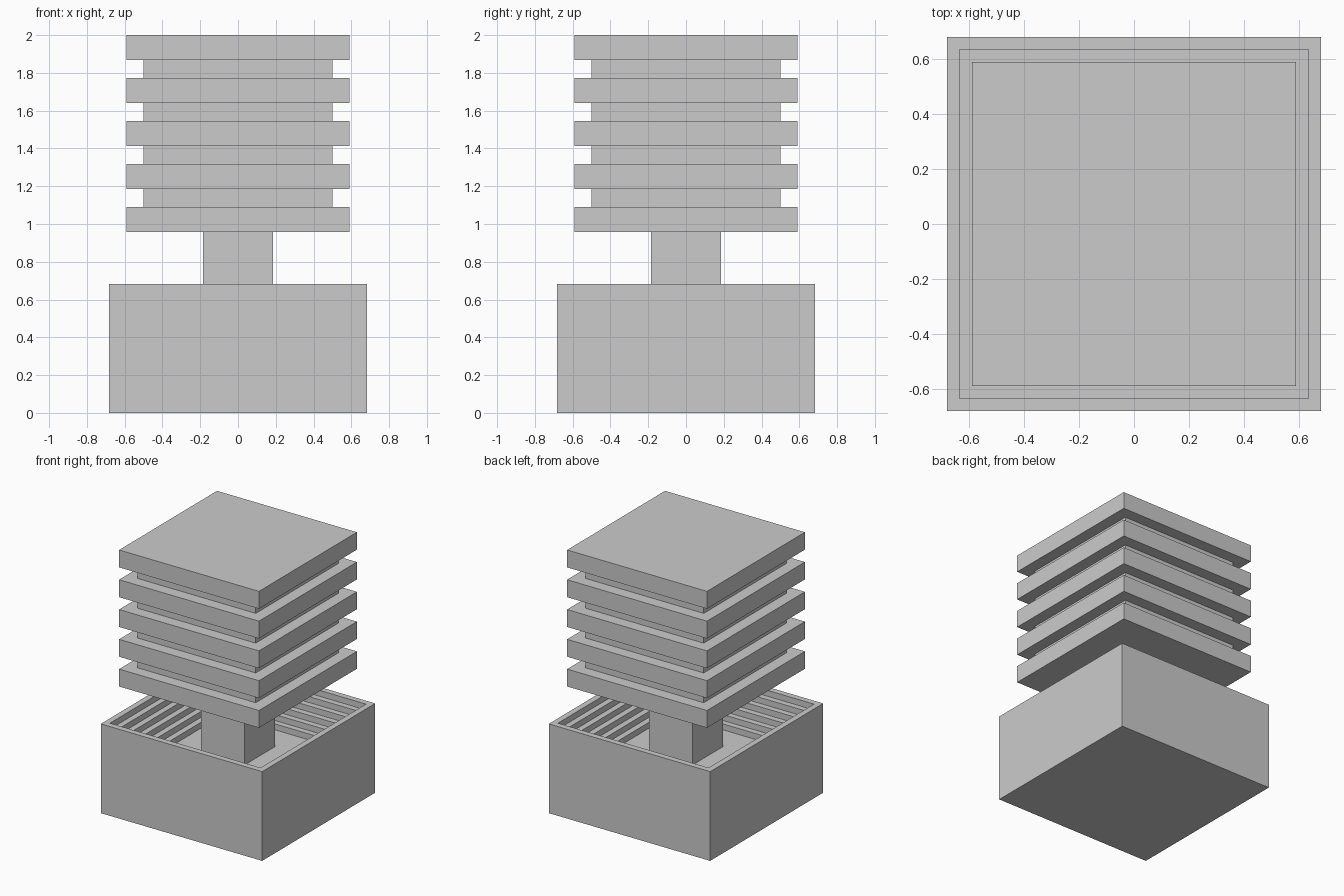
import bpy, bmesh

if "Cube" in bpy.data.objects:
    bpy.data.objects.remove(bpy.data.objects["Cube"])


def square_profile(name, profile):
    """Loft square rings through (half_width, z) points and cap both ends."""
    bm = bmesh.new()
    rings = [[bm.verts.new((sx * r, sy * r, z))
              for sx, sy in ((-1, -1), (1, -1), (1, 1), (-1, 1))]
             for r, z in profile]
    for a, b in zip(rings, rings[1:]):
        for i in range(4):
            j = (i + 1) % 4
            bm.faces.new((a[i], a[j], b[j], b[i]))
    bm.faces.new(rings[0][::-1])
    bm.faces.new(rings[-1])
    bmesh.ops.recalc_face_normals(bm, faces=bm.faces)
    mesh = bpy.data.meshes.new(name)
    bm.to_mesh(mesh)
    bm.free()
    obj = bpy.data.objects.new(name, mesh)
    bpy.context.collection.objects.link(obj)
    return obj


# Base box with a stepped basin sunk into its top
BASE_HALF, BASE_TOP, STEP, STEPS = 0.682, 0.682, 0.0455, 6
profile = [(BASE_HALF, 0), (BASE_HALF, BASE_TOP)]
for i in range(STEPS):
    r = BASE_HALF - STEP * (i + 1)
    profile += [(r, BASE_TOP - STEP * i), (r, BASE_TOP - STEP * (i + 1))]
floor_z = BASE_TOP - STEP * STEPS
square_profile("stepped_base", profile)

# Column rising from the basin floor
TOWER_Z = 0.957
square_profile("column", [(0.184, floor_z), (0.184, TOWER_Z)])

# Tower of five wide slabs separated by narrower recessed storeys
SLAB, PITCH = 0.133, 0.2275
for i in range(5):
    z = TOWER_Z + PITCH * i
    square_profile(f"slab_{i + 1}", [(0.591, z), (0.591, z + SLAB)])
    if i < 4:
        square_profile(f"recessed_storey_{i + 1}",
                       [(0.5, z + SLAB), (0.5, z + PITCH)])
